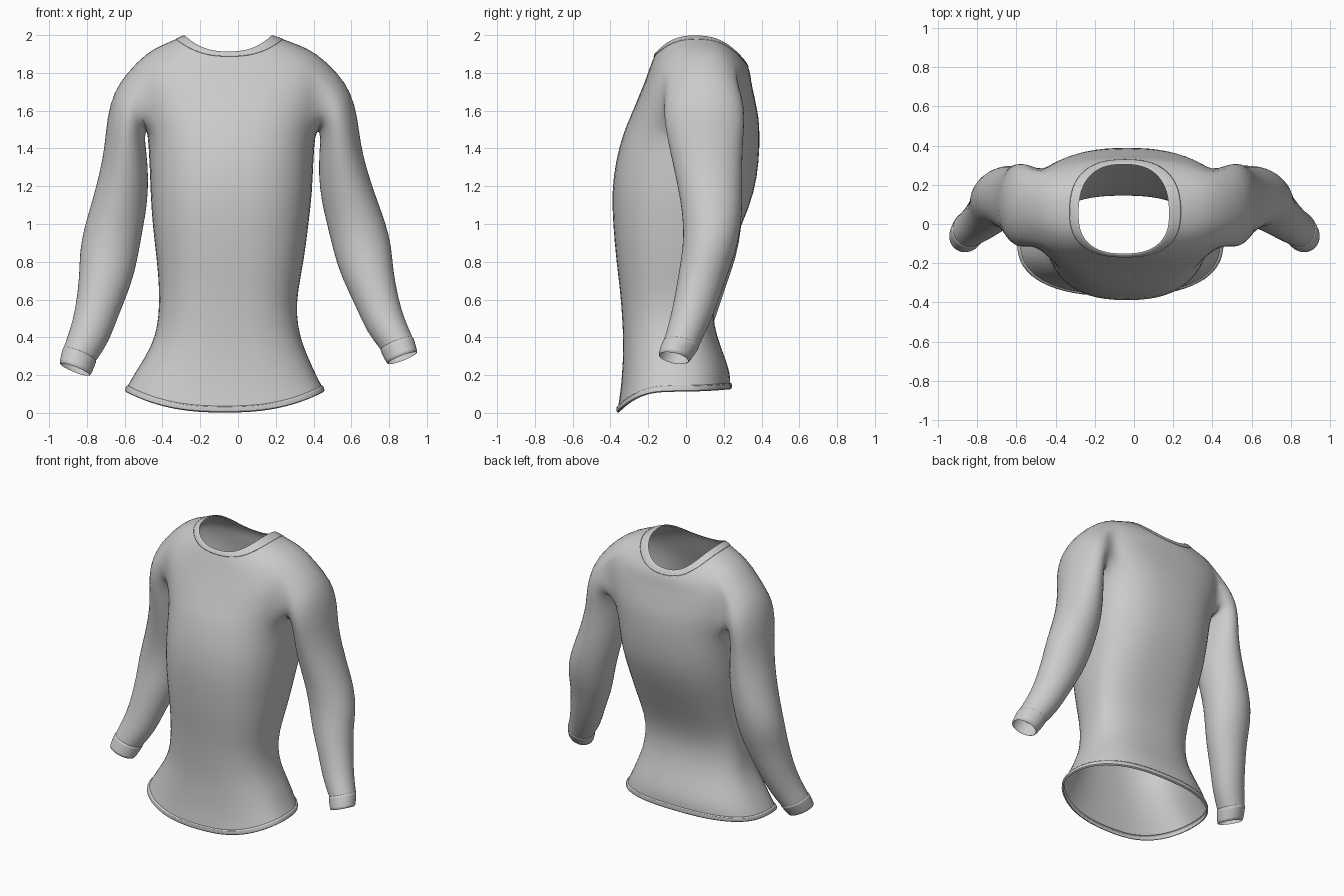
import bpy, bmesh
from math import sin, cos, pi
from mathutils import Vector

if "Cube" in bpy.data.objects:
    bpy.data.objects.remove(bpy.data.objects["Cube"])

COLS = 32          # columns round the torso
HALF = 3           # armhole half width in columns
LOOP = 22          # points round a sleeve


def power(v, p):
    return abs(v) ** p * (1 if v >= 0 else -1)


def torso_ring(cx, hw, yc, yf, yb, zs, zf, zb, grow=0.0, p=0.8):
    """Rounded cross-section; side, front and back have their own heights."""
    pts = []
    for i in range(COLS):
        a = 2 * pi * i / COLS
        c, s = cos(a), sin(a)
        depth = (yc - yf if s > 0 else yb - yc) + grow
        zend = zf if s > 0 else zb
        pts.append(Vector((cx + (hw + grow) * power(c, p),
                           yc - depth * power(s, p),
                           zs + (zend - zs) * s * s)))
    return pts


def sleeve_ring(side, ox, oz, ix, iz, yc, hy, tilt, grow=0.0):
    """Oval between an outer and an inner point; the left arm hangs closer and lower."""
    def place(x, z):
        if side > 0:
            return Vector((x, yc, z))
        drop = max(0.0, 1.5 - z)
        return Vector((-(x + 0.06 - 0.055 * drop), yc, z - 0.05 * drop))
    outer, inner = place(ox, oz), place(ix, iz)
    mid, axis = (outer + inner) / 2, (outer - inner) / 2
    axis = axis + axis.normalized() * grow
    pts = []
    for k in range(LOOP):
        a = 2 * pi * k / LOOP
        dy = -(hy + grow) * sin(a)
        pts.append(mid + axis * cos(a) + Vector((0, dy, -tilt * dy)))
    return pts


def finish(name, bm):
    bmesh.ops.recalc_face_normals(bm, faces=bm.faces)
    me = bpy.data.meshes.new(name)
    bm.to_mesh(me)
    bm.free()
    ob = bpy.data.objects.new(name, me)
    bpy.context.collection.objects.link(ob)
    sub = ob.modifiers.new("smooth", 'SUBSURF')
    sub.levels = sub.render_levels = 1
    bpy.ops.object.select_all(action='DESELECT')
    ob.select_set(True)
    bpy.context.view_layer.objects.active = ob
    bpy.ops.object.shade_smooth_by_angle(angle=1.0)
    return ob


def add_ring(bm, pts):
    return [bm.verts.new(p) for p in pts]


def bridge(bm, a, b, skip=()):
    n = len(a)
    for i in range(n):
        if i not in skip:
            j = (i + 1) % n
            bm.faces.new((a[i], a[j], b[j], b[i]))


def band(name, rings):
    bm = bmesh.new()
    loops = [add_ring(bm, r) for r in rings]
    for a, b in zip(loops, loops[1:]):
        bridge(bm, a, b)
    return finish(name, bm)


# Torso sections: centre x, half width, side y, front y, back y, side z, front z, back z
TORSO = [
    (-.07, .515, -.08, -.36, .235, .145, .035, .16),
    (-.07, .485, -.07, -.345, .235, .20, .13, .21),
    (-.06, .43, -.06, -.335, .205, .30, .27, .30),
    (-.055, .385, -.05, -.333, .165, .40, .39, .40),
    (-.055, .365, -.05, -.34, .14, .52, .52, .52),
    (-.05, .368, -.04, -.35, .15, .65, .65, .65),
    (-.04, .39, -.02, -.37, .21, .80, .80, .80),
    (-.04, .415, .0, -.388, .30, 1.0, 1.0, 1.0),
    (-.035, .43, .03, -.395, .365, 1.17, 1.17, 1.17),
    (-.035, .435, .06, -.375, .388, 1.33, 1.33, 1.33),
    (-.035, .445, .09, -.335, .392, 1.48, 1.48, 1.48),
    (-.035, .49, .10, -.295, .385, 1.58, 1.57, 1.57),
    (-.035, .51, .10, -.27, .372, 1.68, 1.63, 1.63),
    (-.035, .52, .10, -.245, .36, 1.78, 1.69, 1.69),
    (-.035, .50, .10, -.22, .35, 1.86, 1.75, 1.73),
    (-.035, .45, .10, -.195, .343, 1.91, 1.82, 1.78),
    (-.04, .36, .08, -.18, .337, 1.95, 1.86, 1.81),
    (-.045, .285, .06, -.17, .33, 1.98, 1.885, 1.83),
]
ARM_LOW, ARM_TOP = 10, 15

# Sleeve sections: outer x z, inner x z, centre y, half depth, tilt
SLEEVE = [
    (.53, 1.80, .425, 1.49, .095, .21, 0),
    (.60, 1.70, .43, 1.48, .095, .215, 0),
    (.635, 1.56, .435, 1.45, .10, .21, 0),
    (.65, 1.42, .43, 1.38, .105, .195, 0),
    (.685, 1.28, .425, 1.26, .12, .18, 0),
    (.74, 1.12, .44, 1.12, .135, .165, 0),
    (.785, 1.0, .47, 1.0, .14, .155, 0),
    (.815, .88, .505, .85, .125, .142, .1),
    (.82, .77, .545, .72, .09, .125, .2),
    (.85, .60, .625, .56, .05, .112, .2),
    (.885, .49, .68, .43, .01, .10, .2),
    (.925, .40, .755, .335, -.025, .092, .2),
]

# Body: torso with armholes left open, sleeves grown from the armhole loops
bm = bmesh.new()
rings = [add_ring(bm, torso_ring(*t)) for t in TORSO]
gaps = {(c + d) % COLS for c in (0, COLS // 2) for d in range(-HALF, HALF)}
for r in range(len(rings) - 1):
    bridge(bm, rings[r], rings[r + 1], gaps if ARM_LOW <= r < ARM_TOP else ())
for side, c in ((1, 0), (-1, COLS // 2)):
    def at(r, d):
        return rings[r][(c + side * d) % COLS]
    loop = [at(ARM_TOP, d) for d in range(HALF + 1)]
    loop += [at(r, HALF) for r in range(ARM_TOP - 1, ARM_LOW, -1)]
    loop += [at(ARM_LOW, d) for d in range(HALF, -HALF - 1, -1)]
    loop += [at(r, -HALF) for r in range(ARM_LOW + 1, ARM_TOP)]
    loop += [at(ARM_TOP, d) for d in range(-HALF, 0)]
    for s in SLEEVE:
        nxt = add_ring(bm, sleeve_ring(side, *s))
        bridge(bm, loop, nxt)
        loop = nxt
bmesh.ops.delete(bm, geom=[v for v in bm.verts if not v.link_faces], context='VERTS')
finish("shirt_body", bm)

# Hem band with a small raised lip
hem = (-.07, .528, -.09, -.365, .24, .112, .0, .125)
band("hem_band", [torso_ring(*TORSO[0]),
                  torso_ring(*TORSO[0], grow=.010),
                  torso_ring(*hem, grow=.006),
                  torso_ring(*hem, grow=-.008)])

# Neckband
neck = (-.052, .238, .05, -.158, .312, 2.0, 1.912, 1.865)
band("neckband", [torso_ring(*TORSO[-1]),
                  torso_ring(*TORSO[-1], grow=.005),
                  torso_ring(*neck, grow=.003),
                  torso_ring(*neck, grow=-.006)])

# Cuffs
cuff_end = (.95, .32, .79, .26, -.065, .082, .2)
for side, label in ((1, "right"), (-1, "left")):
    band("cuff_" + label, [sleeve_ring(side, *SLEEVE[-1]),
                           sleeve_ring(side, *SLEEVE[-1], grow=.005),
                           sleeve_ring(side, *cuff_end, grow=.003),
                           sleeve_ring(side, *cuff_end, grow=-.005)])
